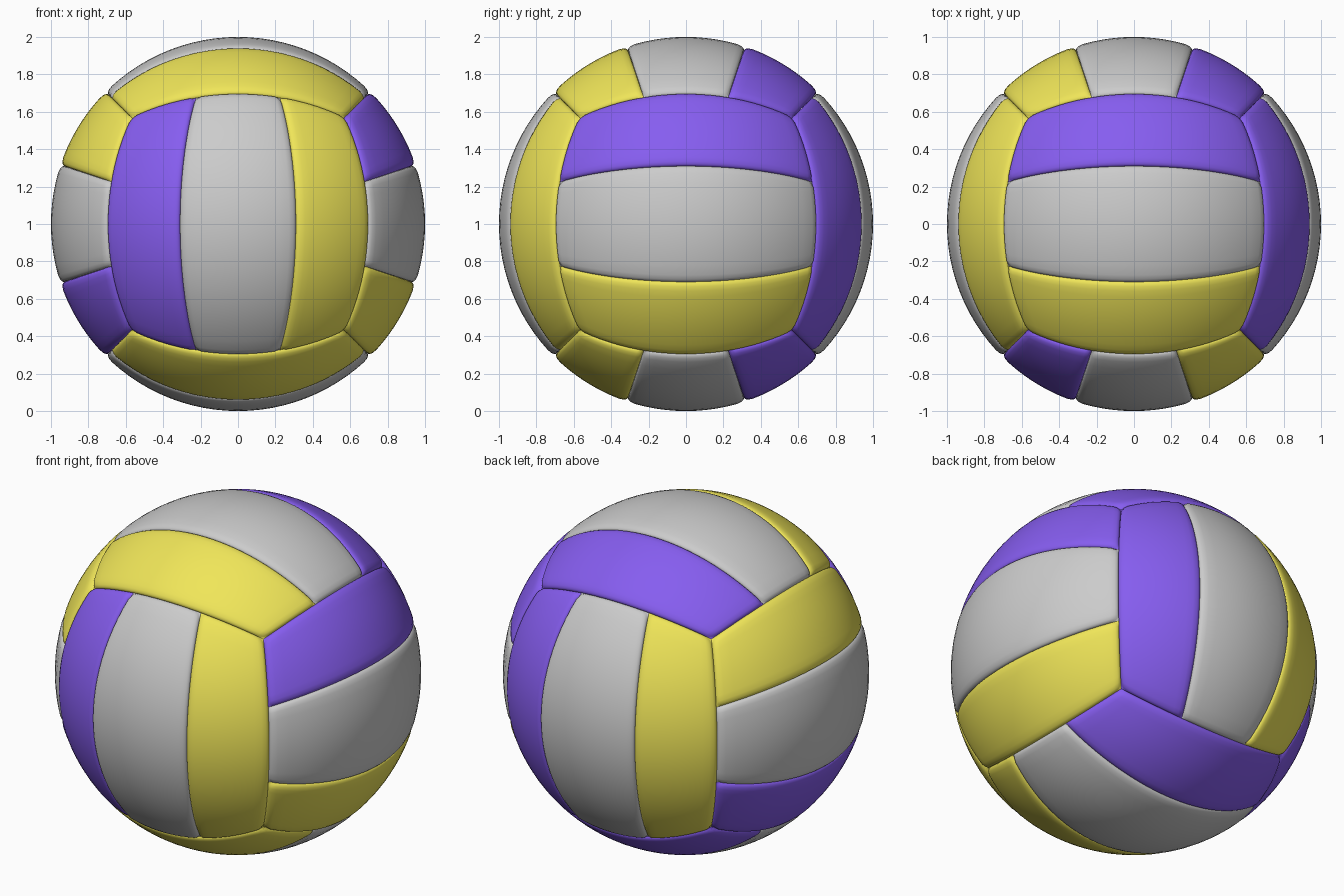
import bpy, bmesh
from math import sqrt, tan, atan, hypot
from mathutils import Vector

if "Cube" in bpy.data.objects:
    bpy.data.objects.remove(bpy.data.objects["Cube"])

BEVEL, DEPTH, SKIRT = 0.045, 0.022, 0.05


def material(name, rgb):
    m = bpy.data.materials.new(name)
    m.diffuse_color = (*rgb, 1)
    m.use_nodes = True
    m.node_tree.nodes["Principled BSDF"].inputs["Base Color"].default_value = m.diffuse_color
    return m


MATS = {"yellow": material("yellow", (0.87, 0.79, 0.10)),
        "blue": material("blue", (0.24, 0.11, 0.87)),
        "white": None}


def samples(lo, hi, n):
    """Angles across a panel, dense near the rounded rims, with a skirt at both ends."""
    rim = [BEVEL * f for f in (0, 0, 0.06, 0.2, 0.45, 1)]
    a, b = lo + BEVEL, hi - BEVEL
    inner = [a + (b - a) * i / n for i in range(1, n)]
    return [lo + r for r in rim] + inner + [hi - r for r in reversed(rim)]


def panel(name, normal, along, across, lo, hi, mat):
    """One padded strip of a cube face, projected onto the ball."""
    n, a, b = Vector(normal), Vector(along), Vector(across)
    A, (l, h) = atan(1), (atan(lo), atan(hi))
    us, vs = samples(-A, A, 24), samples(l, h, 10)
    bm = bmesh.new()
    rows = []
    for i, u in enumerate(us):
        row = []
        for j, v in enumerate(vs):
            eu = max(0, 1 - (A - abs(u)) / BEVEL)
            ev = max(0, 1 - min(v - l, h - v) / BEVEL)
            e = min(1, hypot(eu, ev))
            r = 1 - DEPTH * (1 - sqrt(max(0, 1 - e * e)))
            if i in (0, len(us) - 1) or j in (0, len(vs) - 1):
                r = 1 - SKIRT
            p = (n + a * tan(u) + b * tan(v)).normalized() * r
            row.append(bm.verts.new(p + Vector((0, 0, 1))))
        rows.append(row)
    flip = a.cross(b).dot(n) < 0
    for r0, r1 in zip(rows, rows[1:]):
        for j in range(len(vs) - 1):
            q = [r0[j], r1[j], r1[j + 1], r0[j + 1]]
            f = bm.faces.new(q[::-1] if flip else q)
            f.smooth = True
    me = bpy.data.meshes.new(name)
    bm.to_mesh(me)
    bm.free()
    if mat:
        me.materials.append(mat)
    bpy.context.collection.objects.link(bpy.data.objects.new(name, me))


X, Y, Z = (1, 0, 0), (0, 1, 0), (0, 0, 1)
# side, outward normal, strip direction, split direction, colours from - to +
SIDES = [
    ("front", (0, -1, 0), Z, X, ("blue", "white", "yellow")),
    ("back", (0, 1, 0), Z, X, ("yellow", "white", "blue")),
    ("right", (1, 0, 0), Y, Z, ("yellow", "white", "blue")),
    ("left", (-1, 0, 0), Y, Z, ("blue", "white", "yellow")),
    ("top", (0, 0, 1), X, Y, ("yellow", "white", "blue")),
    ("bottom", (0, 0, -1), X, Y, ("yellow", "white", "blue")),
]
for side, normal, along, across, colours in SIDES:
    for k, c in enumerate(colours):
        panel(f"{side}_panel_{c}", normal, along, across,
              -1 + 2 * k / 3, -1 + 2 * (k + 1) / 3, MATS[c])
